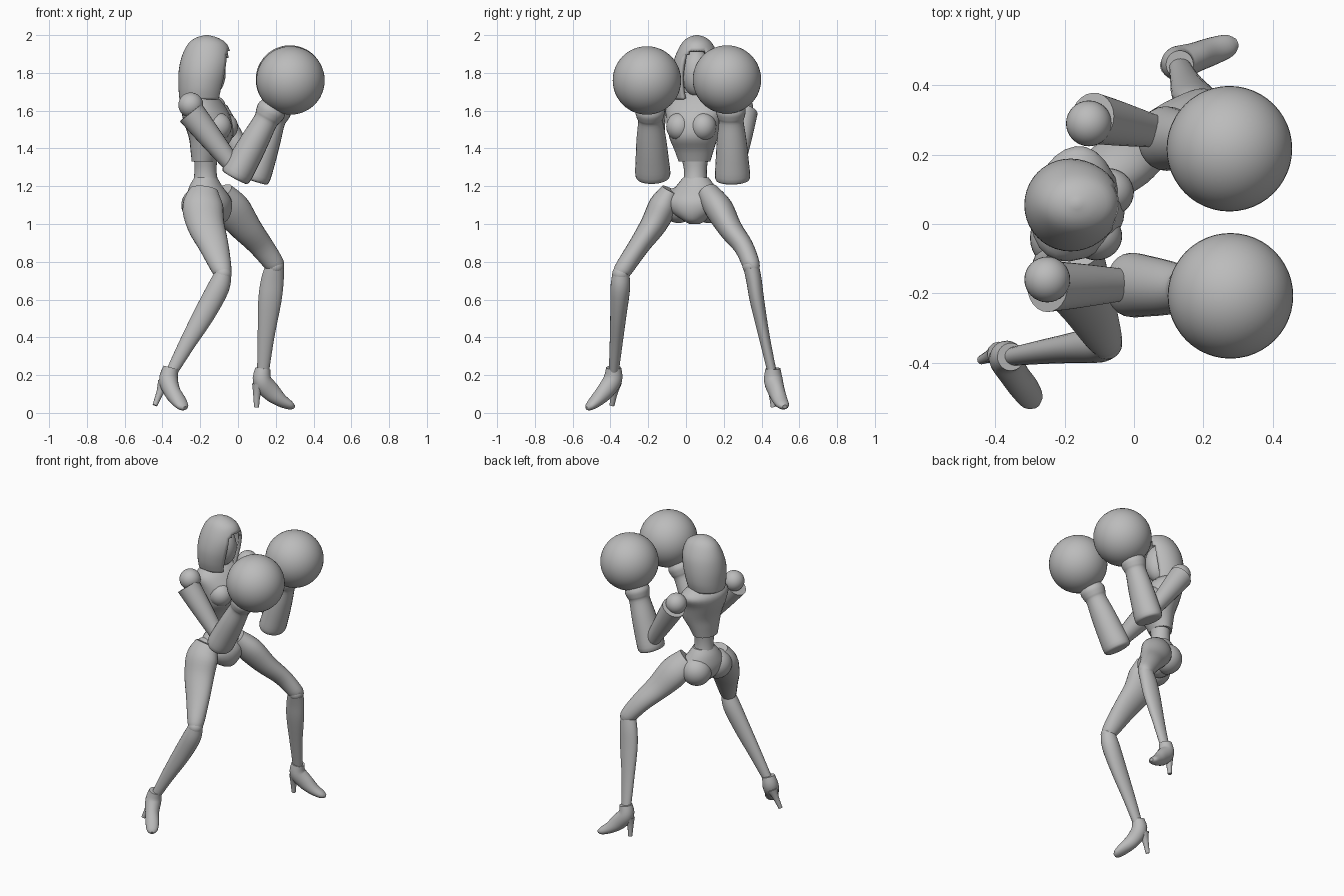
import bpy, bmesh, math
from mathutils import Vector

cube = bpy.data.objects.get("Cube")
if cube:
    bpy.data.objects.remove(cube, do_unlink=True)

GREY = (0.5, 0.5, 0.5, 1)
mat = bpy.data.materials.new("plain_grey")
mat.use_nodes = True
mat.diffuse_color = GREY
for node in mat.node_tree.nodes:
    if node.type == 'BSDF_PRINCIPLED':
        node.inputs["Base Color"].default_value = GREY

UP = Vector((0, 0, 1))
FORWARD = Vector((1, 0, 0))


def facing(degrees):
    a = math.radians(degrees)
    return Vector((math.cos(a), math.sin(a), 0))


def finish(name, bm, sharp=40):
    me = bpy.data.meshes.new(name)
    bm.to_mesh(me)
    bm.free()
    me.materials.append(mat)
    me.shade_smooth()
    me.set_sharp_from_angle(angle=math.radians(sharp))
    ob = bpy.data.objects.new(name, me)
    bpy.context.scene.collection.objects.link(ob)
    return ob


def smooth_rings(rings, steps):
    """Catmull-Rom interpolation of (x, y, z, ru, rv) rings."""
    out = []
    last = len(rings) - 1
    for i in range(last):
        a, b, c, d = (rings[max(0, min(last, i + k))] for k in (-1, 0, 1, 2))
        for s in range(steps):
            t = s / steps
            out.append([0.5 * (2 * q + (r - p) * t + (2 * p - 5 * q + 4 * r - w) * t * t
                               + (3 * q - p - 3 * r + w) * t ** 3)
                        for p, q, r, w in zip(a, b, c, d)])
    out.append(list(rings[-1]))
    return out


def loft(name, rings, ahead=FORWARD, level=False, steps=4, sides=24, hole=None):
    """Skin elliptical rings; ru lies along 'ahead', rv across it."""
    rings = [r if len(r) == 5 else (*r, r[3]) for r in rings]
    rings = smooth_rings(rings, steps)
    pts = [Vector(r[:3]) for r in rings]
    bm = bmesh.new()
    loops = []
    for i, r in enumerate(rings):
        t = UP if level else (pts[min(i + 1, len(pts) - 1)] - pts[max(i - 1, 0)]).normalized()
        u = (ahead - t * ahead.dot(t)).normalized()
        v = t.cross(u)
        ru, rv = max(r[3], 0.004), max(r[4], 0.004)
        loops.append([bm.verts.new(pts[i] + u * ru * math.cos(k * math.tau / sides)
                                   + v * rv * math.sin(k * math.tau / sides))
                      for k in range(sides)])
    for lo, hi in zip(loops, loops[1:]):
        for k in range(sides):
            n = (k + 1) % sides
            bm.faces.new((lo[k], lo[n], hi[n], hi[k]))
    bm.faces.new(loops[0])
    bm.faces.new(loops[-1])
    bmesh.ops.recalc_face_normals(bm, faces=bm.faces)
    if hole:
        gone = [f for f in bm.faces if hole(f.calc_center_median())]
        bmesh.ops.delete(bm, geom=gone, context='FACES')
    return finish(name, bm)


def ball(name, centre, radius, sides=32):
    bm = bmesh.new()
    bmesh.ops.create_uvsphere(bm, u_segments=sides, v_segments=sides // 2, radius=1)
    scale = radius if isinstance(radius, tuple) else (radius,) * 3
    bmesh.ops.scale(bm, vec=scale, verts=bm.verts)
    bmesh.ops.translate(bm, vec=centre, verts=bm.verts)
    return finish(name, bm)


# Hood-like bob of hair, open around the face
def face_opening(p):
    side = abs(p.y - 0.055)
    return (p.z < 1.665 and side < 0.5) or (
        p.z < 1.925 and p.x > -0.12 and side < 0.075 * min(1, (1.97 - p.z) / 0.1))


hair = loft("hair", [
    (-.195, .055, 1.66, .115, .115), (-.19, .055, 1.72, .125, .13),
    (-.18, .055, 1.80, .135, .133), (-.168, .058, 1.88, .132, .118),
    (-.162, .058, 1.95, .105, .085), (-.165, .058, 1.985, .06, .05),
    (-.165, .058, 2.0, .008, .008)], level=True, sides=40, hole=face_opening)
shell = hair.modifiers.new("thickness", 'SOLIDIFY')
shell.thickness = 0.02
ball("face", (-.15, .055, 1.80), (.085, .08, .125))
loft("neck", [(-.185, .055, 1.6, .05), (-.175, .055, 1.68, .042), (-.17, .055, 1.76, .045)])

# Torso, turned slightly to its right
chest_dir = facing(-15)
loft("ribcage", [
    (-.178, .045, 1.33, .066, .085), (-.165, .043, 1.39, .085, .105),
    (-.145, .04, 1.46, .115, .13), (-.162, .045, 1.55, .127, .15),
    (-.182, .06, 1.62, .112, .168), (-.185, .06, 1.665, .08, .125),
    (-.185, .058, 1.70, .045, .055)], chest_dir, level=True)
across = UP.cross(chest_dir)
for word, s in (("left", 1), ("right", -1)):
    spot = Vector((-.155, .045, 1.515)) + chest_dir * 0.065 + across * 0.065 * s
    ball(word + "_bust", spot, (.075, .07, .075))
loft("abdomen", [(-.17, .05, 1.18, .075, .07), (-.172, .05, 1.28, .058, .06),
                 (-.17, .045, 1.38, .065, .08)], chest_dir, level=True)

# Pelvis and buttocks
loft("pelvis", [
    (-.17, .052, 1.245, .06, .07), (-.17, .05, 1.2, .085, .105),
    (-.155, .04, 1.13, .115, .15), (-.145, .04, 1.07, .11, .125),
    (-.13, .045, 1.02, .075, .06), (-.125, .045, 1.0, .03, .025)],
    facing(-20), level=True)
ball("right_buttock", (-.205, -.04, 1.1), .095)
ball("left_buttock", (-.165, .12, 1.1), .095)

# Legs: thigh, knee, shin
loft("right_thigh", [
    (-.18, -.08, 1.18, .075, .05), (-.187, -.12, 1.1, .107, .075),
    (-.172, -.17, 1.0, .1, .07), (-.13, -.245, .89, .08, .056),
    (-.085, -.335, .755, .052, .048), (-.08, -.345, .73, .035, .035)])
loft("left_thigh", [
    (-.1, .12, 1.16, .08, .06), (-.035, .175, 1.08, .1, .075),
    (.045, .235, .975, .083, .063), (.125, .305, .88, .065, .052),
    (.195, .345, .785, .052, .046), (.205, .345, .765, .035, .035)])
ball("right_knee", (-.08, -.345, .735), .046, 24)
ball("left_knee", (.198, .345, .778), .046, 24)
loft("right_shin", [
    (-.08, -.345, .735, .045, .045), (-.105, -.348, .66, .058, .052),
    (-.18, -.358, .52, .056, .043), (-.27, -.37, .365, .043, .034),
    (-.355, -.383, .21, .03, .026)])
loft("left_shin", [
    (.195, .345, .775, .05, .042), (.182, .36, .70, .06, .041),
    (.168, .377, .59, .061, .038), (.148, .415, .4, .044, .029),
    (.132, .457, .21, .031, .024)])

# High-heeled shoes: body and spike
loft("right_shoe", [
    (-.355, -.383, .24, .04), (-.368, -.388, .175, .05), (-.348, -.43, .112, .043, .046),
    (-.315, -.475, .065, .042, .035), (-.292, -.51, .034, .033, .022),
    (-.282, -.525, .024, .012, .01)], Vector((.9, .45, 0)))
loft("right_heel", [(-.39, -.375, .16, .036), (-.412, -.38, .11, .02), (-.44, -.392, .04, .013)],
     steps=3, sides=12)
loft("left_shoe", [
    (.132, .46, .235, .04), (.128, .463, .17, .05), (.175, .48, .112, .043, .05),
    (.225, .498, .068, .04, .036), (.275, .515, .04, .032, .023),
    (.297, .523, .032, .012, .01)], Vector((-.35, .94, 0)))
loft("left_heel", [(.108, .457, .15, .034), (.1, .458, .1, .02), (.098, .462, .03, .013)],
     steps=3, sides=12)

# Arms: shoulder ball, upper arm, flared gauntlet, round glove
ARMS = {
    "right": ((-.25, -.16, 1.63), (-.25, -.18, 1.59), (-.02, -.175, 1.3),
              (-.015, -.175, 1.25), (.17, -.19, 1.59), (.278, -.207, 1.76)),
    "left": ((-.13, .29, 1.615), (-.12, .305, 1.59), (.07, .265, 1.3),
             (.085, .247, 1.235), (.2, .238, 1.59), (.275, .217, 1.765)),
}
for word, (joint, start, elbow, base, wrist, fist) in ARMS.items():
    ball(word + "_shoulder", joint, .066)
    a, b = Vector(start), Vector(elbow)
    loft(word + "_upper_arm", [(*a, .074), (*a.lerp(b, .4), .064), (*b, .045)])
    a, b = Vector(base), Vector(wrist)
    profile = ((-.02, .05, .065), (.02, .08, .092), (.3, .08, .087), (.6, .073, .078),
               (.86, .065, .066), (.94, .072, .073), (1.04, .078, .078), (1.15, .06, .06))
    loft(word + "_gauntlet", [(*a.lerp(b, f), ru, rv) for f, ru, rv in profile])
    ball(word + "_glove", fist, .181, 48)
